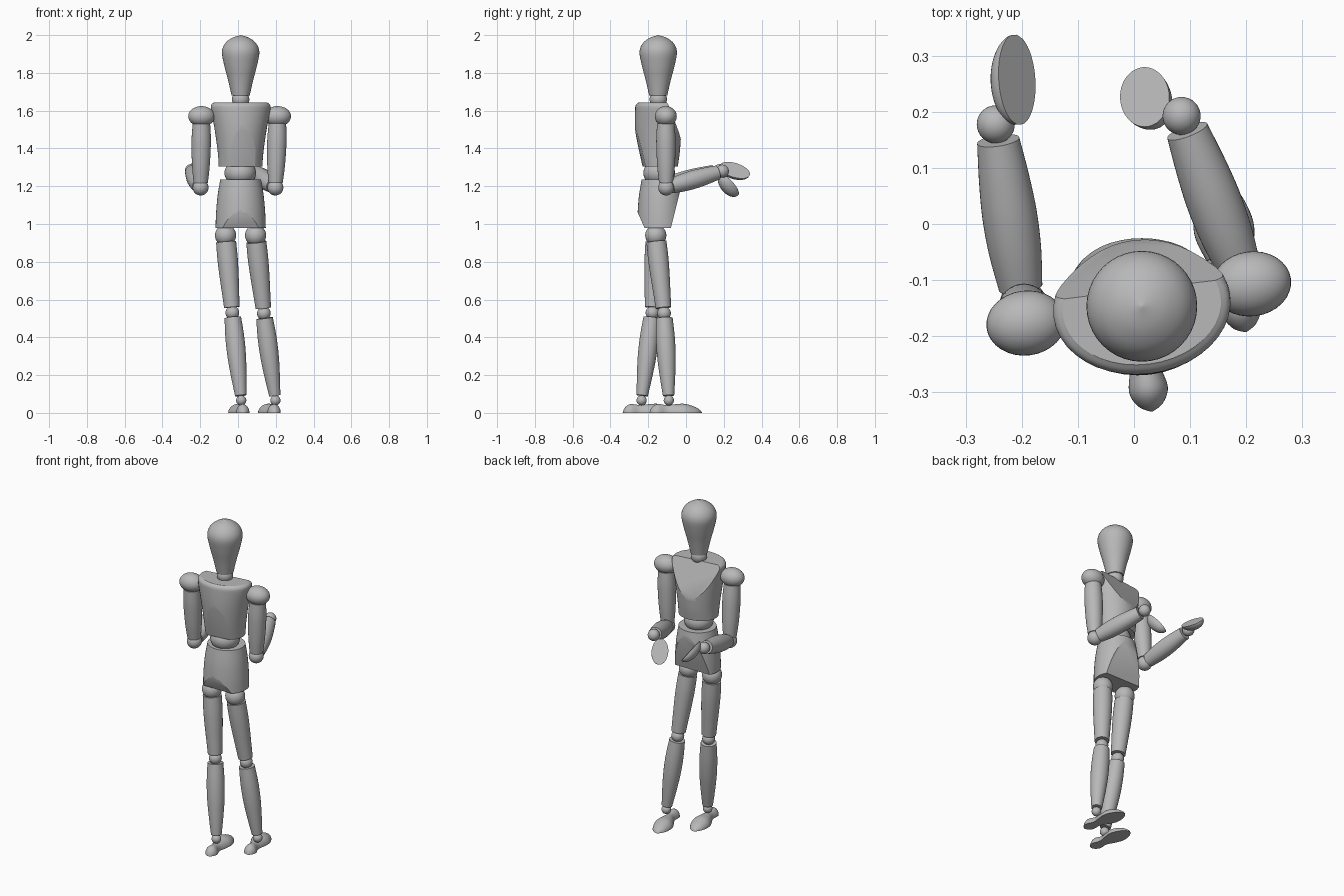
import bpy, bmesh
from math import sin, cos, pi, radians, sqrt
from mathutils import Vector, Matrix

cube = bpy.data.objects.get("Cube")
if cube:
    bpy.data.objects.remove(cube, do_unlink=True)

wood = bpy.data.materials.new("plain grey")
wood.use_nodes = True
grey = (0.48, 0.48, 0.48, 1)
wood.diffuse_color = grey
wood.node_tree.nodes["Principled BSDF"].inputs["Base Color"].default_value = grey
SIDES = 40


def finish(name, bm, matrix):
    """Turn a bmesh into a smooth, sharp-edged object."""
    bmesh.ops.remove_doubles(bm, verts=bm.verts, dist=0.0002)
    bmesh.ops.recalc_face_normals(bm, faces=bm.faces)
    mesh = bpy.data.meshes.new(name)
    bm.to_mesh(mesh)
    bm.free()
    mesh.materials.append(wood)
    ob = bpy.data.objects.new(name, mesh)
    ob.matrix_world = matrix
    bpy.context.collection.objects.link(ob)
    bpy.ops.object.select_all(action='DESELECT')
    ob.select_set(True)
    bpy.context.view_layer.objects.active = ob
    bpy.ops.object.shade_smooth_by_angle(angle=radians(32))
    return ob


def resample(rows, steps=5):
    """Pass a smooth curve through a short list of sections."""
    pts = [Vector(r) for r in rows]
    out = []
    for i in range(len(pts) - 1):
        a, b = pts[max(i - 1, 0)], pts[i]
        c, d = pts[i + 1], pts[min(i + 2, len(pts) - 1)]
        for s in range(steps):
            t = s / steps
            out.append(b + (c - a) * t / 2 + (a * 2 - b * 5 + c * 4 - d) * t * t / 2
                       + (b * 3 - a - c * 3 + d) * t ** 3 / 2)
    return out + [pts[-1]]


def loft(name, rows, matrix, cuts=()):
    """Skin elliptical sections (height, half x, half y, centre y), then slice off cuts."""
    bm = bmesh.new()
    rings = []
    for h, rx, ry, cy in resample(rows):
        rx, ry = max(rx, 0.001), max(ry, 0.001)
        rings.append([bm.verts.new((rx * cos(2 * pi * k / SIDES),
                                    cy + ry * sin(2 * pi * k / SIDES), h)) for k in range(SIDES)])
    for lo, hi in zip(rings, rings[1:]):
        for k in range(SIDES):
            j = (k + 1) % SIDES
            bm.faces.new((lo[k], lo[j], hi[j], hi[k]))
    bm.faces.new(rings[0][::-1])
    bm.faces.new(rings[-1])
    for point, normal in cuts:
        geom = bm.verts[:] + bm.edges[:] + bm.faces[:]
        bmesh.ops.bisect_plane(bm, geom=geom, plane_co=point, plane_no=normal, clear_outer=True)
        rim = [e for e in bm.edges if e.is_boundary]
        bmesh.ops.holes_fill(bm, edges=rim, sides=0)
    return finish(name, bm, matrix)


def ball(name, centre, size, turn=0):
    bm = bmesh.new()
    bmesh.ops.create_uvsphere(bm, u_segments=32, v_segments=20, radius=1)
    scale = Vector(size) if not isinstance(size, float) else Vector((size,) * 3)
    bmesh.ops.scale(bm, vec=scale, verts=bm.verts)
    return finish(name, bm, Matrix.Translation(centre) @ Matrix.Rotation(turn, 4, 'Z'))


def limb(name, start, end, radii):
    """Turned limb with flat ends; radii are spread evenly along it."""
    start, end = Vector(start), Vector(end)
    axis = end - start
    n = len(radii) - 1
    rows = [(axis.length * i / n, r, r, 0) for i, r in enumerate(radii)]
    rot = axis.to_track_quat('Z', 'Y').to_matrix().to_4x4()
    return loft(name, rows, Matrix.Translation(start) @ rot)


def between(a, b, t):
    return Vector(a).lerp(Vector(b), t)


def hand(name, centre, along, across, length, width, depth):
    """Half ellipsoid with a flat palm."""
    u = Vector(along).normalized()
    v = Vector(across)
    v = (v - u * v.dot(u)).normalized()
    n = u.cross(v)
    rows = [(length * -cos(pi * i / 8), width * sin(pi * i / 8), depth * sin(pi * i / 8), 0)
            for i in range(9)]
    m = Matrix((v, n, u)).transposed().to_4x4()
    m.translation = centre
    return loft(name, rows, m, [((0, 0, 0), (0, 1, 0))])


# Head and neck
body = Matrix.Translation((0.014, -0.147, 0))
loft("head", [(h, r, r, 0) for h, r in (
    (1.68, 0.048), (1.76, 0.066), (1.84, 0.087), (1.91, 0.099), (1.955, 0.083),
    (1.985, 0.046), (2.0, 0.0))], body)
ball("neck_ball", (0.014, -0.147, 1.66), 0.046)

# Chest with a slanted front panel and a hollowed lower back
loft("chest", [(1.304, 0.116, 0.098, 0.005), (1.38, 0.121, 0.112, 0.002), (1.5, 0.138, 0.122, 0),
               (1.6, 0.157, 0.122, 0), (1.63, 0.157, 0.118, 0), (1.643, 0.142, 0.104, 0)],
     body @ Matrix.Rotation(radians(7), 4, 'Z'),
     [((0, 0.03, 1.643), (0, 0.213, 0.095)), ((0, -0.075, 1.304), (0, -0.2, -0.047))])
ball("waist_ball", (0.012, -0.142, 1.27), (0.084, 0.084, 0.07))

# Pelvis with slanted panels front and back
loft("pelvis", [(0.98, 0.133, 0.122, 0.012), (1.06, 0.130, 0.121, 0.012),
                (1.15, 0.122, 0.115, 0.013), (1.235, 0.108, 0.102, 0.014)], body,
     [((0, 0.067, 0.98), (0, 0.2, -0.05)), ((0, -0.073, 0.98), (0, -0.08, -0.035))])

# Legs: side, hip, knee, ankle, heel position and foot turn
legs = [
    ("right", (-0.066, -0.16, 0.94), (-0.03, -0.178, 0.53), (0.017, -0.235, 0.066),
     (0.032, -0.335, 0), 9),
    ("left", (0.093, -0.16, 0.94), (0.137, -0.116, 0.527), (0.198, -0.091, 0.066),
     (0.2, -0.193, 0), 12)]
FOOT = [(0, 0.002, 0.002, 0), (0.012, 0.022, 0.028, 0), (0.04, 0.035, 0.046, 0),
        (0.09, 0.027, 0.042, 0), (0.14, 0.043, 0.046, 0), (0.19, 0.054, 0.048, 0),
        (0.245, 0.041, 0.032, 0), (0.275, 0.018, 0.013, 0), (0.284, 0.001, 0.001, 0)]
for side, hip, knee, ankle, heel, turn in legs:
    ball(side + "_hip_ball", hip, 0.056)
    limb(side + "_thigh", between(hip, knee, 0.085), between(hip, knee, 0.93),
         (0.053, 0.054, 0.051, 0.046, 0.041))
    ball(side + "_knee_ball", knee, 0.036)
    limb(side + "_shin", between(knee, ankle, 0.055), between(knee, ankle, 0.945),
         (0.044, 0.050, 0.049, 0.041, 0.030))
    ball(side + "_ankle_ball", ankle, 0.027)
    # The loft height runs along the foot; local y becomes up
    lie = Matrix(((-1, 0, 0, 0), (0, 0, 1, 0), (0, 1, 0, 0), (0, 0, 0, 1)))
    loft(side + "_foot", FOOT,
         Matrix.Translation(heel) @ Matrix.Rotation(radians(turn), 4, 'Z') @ lie,
         [((0, 0, 0), (0, -1, 0))])

# Arms: side, shoulder, elbow, wrist
arms = [
    ("right", (-0.193, -0.177, 1.57), (-0.198, -0.143, 1.193), (-0.247, 0.178, 1.283)),
    ("left", (0.21, -0.107, 1.57), (0.198, -0.105, 1.193), (0.085, 0.193, 1.28))]
for side, shoulder, elbow, wrist in arms:
    ball(side + "_shoulder_ball", shoulder, (0.071, 0.058, 0.054), radians(7))
    limb(side + "_upper_arm", between(shoulder, elbow, 0.1), between(shoulder, elbow, 0.93),
         (0.046, 0.051, 0.050, 0.046, 0.038))
    ball(side + "_elbow_ball", elbow, 0.042)
    limb(side + "_forearm", between(elbow, wrist, 0.09), between(elbow, wrist, 0.91),
         (0.039, 0.047, 0.049, 0.045, 0.038))
    ball(side + "_wrist_ball", wrist, 0.034)

# Hands with flat palms turned inwards
hand("right_hand", (-0.209, 0.258, 1.285), (0, 0.95, -0.3), (-0.66, 0.23, 0.71),
     0.084, 0.05, 0.045)
hand("left_hand", (0.019, 0.227, 1.207), (-0.3, 0.6, -0.74), (-0.75, -0.6, -0.1),
     0.076, 0.047, 0.045)
